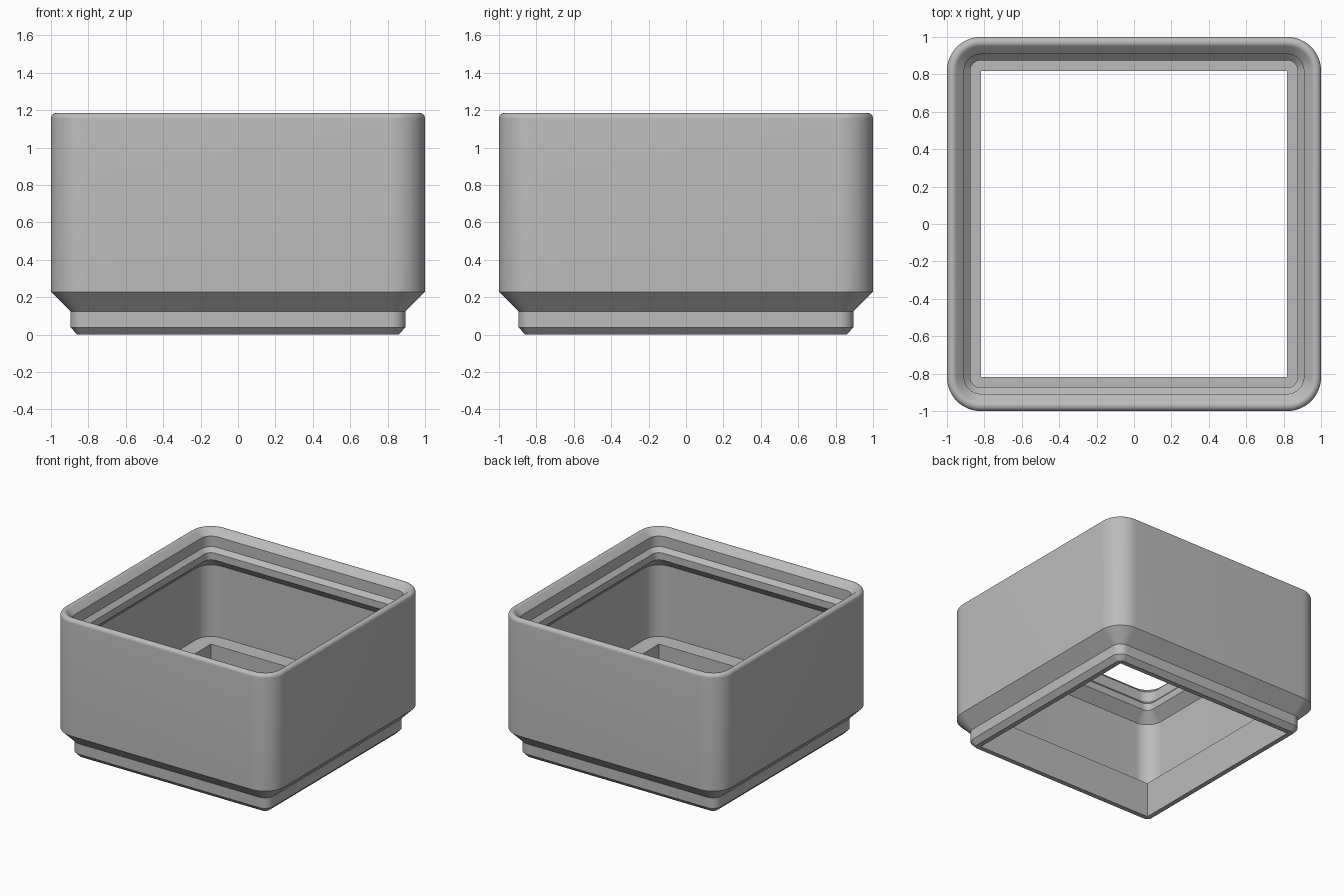
import bpy, bmesh, math

if "Cube" in bpy.data.objects:
    bpy.data.objects.remove(bpy.data.objects["Cube"])

# Every cross-section is a rounded square whose corner arcs share the same
# centres (C, C); a profile point is (half width, height).
C = 0.819
CORNER_STEPS = 16

# Outer side: stepped foot, then the tall wall
outer = [(0.858, 0.0), (0.896, 0.039), (0.896, 0.125), (1.0, 0.229)]

# Rounded rim
FR, FX, FZ = 0.029, 0.971, 1.156
rim = [(FX + FR * math.cos(math.radians(a)), FZ + FR * math.sin(math.radians(a)))
       for a in [i * 135 / 9 for i in range(10)]]

# Inner side: stacking lip, cavity wall, floor ledge, square opening
inner = [(0.908, 1.135), (0.908, 1.048), (0.875, 1.014), (0.875, 0.956),
         (0.954, 0.877), (0.954, 0.289), (C, 0.289), (C, 0.0)]


def rounded_square(bm, half, z):
    """Ring of vertices; a half width of C gives sharp corners."""
    r = half - C
    ring = []
    for k, (sx, sy) in enumerate([(1, 1), (-1, 1), (-1, -1), (1, -1)]):
        for i in range(CORNER_STEPS + 1):
            a = math.pi / 2 * (k + i / CORNER_STEPS)
            ring.append(bm.verts.new((sx * C + r * math.cos(a),
                                      sy * C + r * math.sin(a), z)))
    return ring


# Loft the closed profile around the square
bm = bmesh.new()
rings = [rounded_square(bm, h, z) for h, z in outer + rim + inner]
for a, b in zip(rings, rings[1:] + rings[:1]):
    n = len(a)
    for i in range(n):
        j = (i + 1) % n
        bm.faces.new((a[i], a[j], b[j], b[i]))
bmesh.ops.remove_doubles(bm, verts=bm.verts, dist=0.0005)
bmesh.ops.recalc_face_normals(bm, faces=bm.faces)

mesh = bpy.data.meshes.new("stacking_bin")
bm.to_mesh(mesh)
bm.free()
obj = bpy.data.objects.new("stacking_bin", mesh)
bpy.context.collection.objects.link(obj)

# Plain grey plastic
grey = bpy.data.materials.new("grey plastic")
grey.diffuse_color = (0.5, 0.5, 0.5, 1)
grey.use_nodes = True
grey.node_tree.nodes["Principled BSDF"].inputs["Base Color"].default_value = grey.diffuse_color
mesh.materials.append(grey)

bpy.context.view_layer.objects.active = obj
obj.select_set(True)
bpy.ops.object.shade_smooth_by_angle(angle=math.radians(30))
